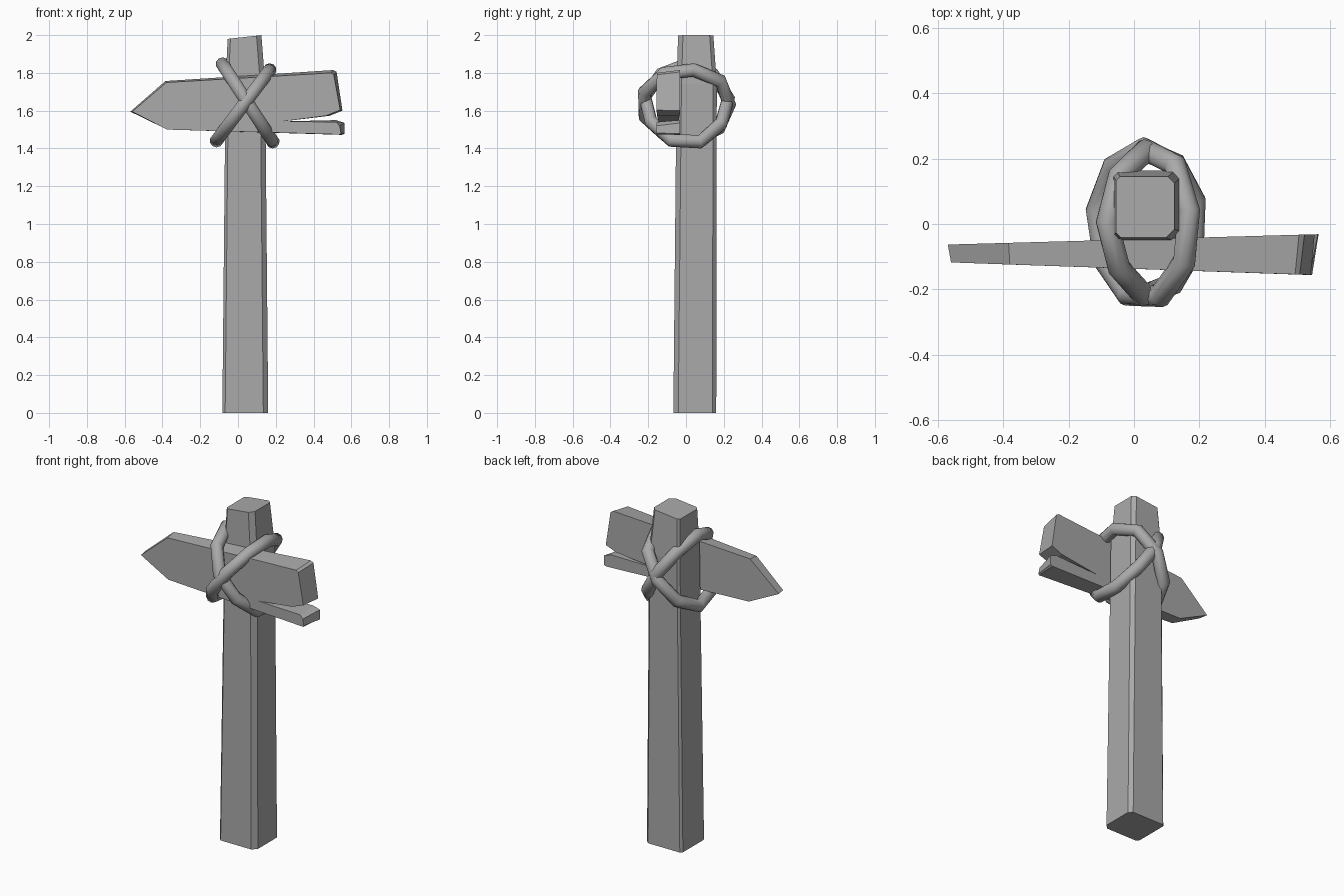
import bpy, bmesh, math
from mathutils import Vector

cube = bpy.data.objects.get("Cube")
if cube:
    bpy.data.objects.remove(cube, do_unlink=True)

grey = bpy.data.materials.new("plain_grey")
grey.use_nodes = True
grey.diffuse_color = (0.4, 0.4, 0.4, 1)
grey.node_tree.nodes["Principled BSDF"].inputs["Base Color"].default_value = grey.diffuse_color


def loft(name, rings, closed=False, smooth=False):
    """Skin a list of equal-length point rings; cap the ends unless closed."""
    bm = bmesh.new()
    loops = [[bm.verts.new(p) for p in ring] for ring in rings]
    n = len(loops[0])
    pairs = list(zip(loops, loops[1:])) + ([(loops[-1], loops[0])] if closed else [])
    for a, b in pairs:
        for i in range(n):
            j = (i + 1) % n
            bm.faces.new((a[i], a[j], b[j], b[i]))
    if not closed:
        bm.faces.new(loops[0][::-1])
        bm.faces.new(loops[-1])
    bmesh.ops.recalc_face_normals(bm, faces=bm.faces)
    mesh = bpy.data.meshes.new(name)
    bm.to_mesh(mesh)
    bm.free()
    mesh.materials.append(grey)
    obj = bpy.data.objects.new(name, mesh)
    bpy.context.collection.objects.link(obj)
    if smooth:
        bpy.ops.object.select_all(action="DESELECT")
        obj.select_set(True)
        bpy.context.view_layer.objects.active = obj
        bpy.ops.object.shade_smooth_by_angle(angle=math.radians(50))
    return obj


# Post: tapered square section with uneven corner chamfers and a slanted top
def post_ring(x0, x1, y0, y1, z, slant=0):
    a, b, c, d = 0.015, 0.026, 0.02, 0.012
    pts = [(x0, y0 + a), (x0 + a, y0), (x1 - b, y0), (x1, y0 + b),
           (x1, y1 - c), (x1 - c, y1), (x0 + d, y1), (x0, y1 - d)]
    return [(x, y, z + slant * (x - x0)) for x, y in pts]


loft("post", [post_ring(-0.083, 0.16, -0.067, 0.16, 0),
              post_ring(-0.066, 0.144, -0.05, 0.163, 1.74),
              post_ring(-0.055, 0.124, -0.042, 0.145, 1.98, 0.11)])


# Arrow board: thickness grows towards the split end
def front_y(x):
    return -0.137 - 0.034 * x


def back_y(x):
    return -0.047 + 0.028 * x


def board_piece(name, outline, inset):
    """Extrude an x-z outline; inset gives front-face offsets per point."""
    back = [(x, back_y(x), z) for x, z in outline]
    front = [(x + dx, front_y(x), z + dz) for (x, z), (dx, dz) in zip(outline, inset)]
    return loft(name, [front, back])


board = [(-0.57, 1.595), (-0.384, 1.757), (0.505, 1.815), (0.522, 1.805), (0.553, 1.6),
         (0.485, 1.573), (0.235, 1.543), (0.52, 1.55), (0.563, 1.535), (0.565, 1.478),
         (0.55, 1.472), (-0.375, 1.5)]
bevel = [(0.01, 0), (0.004, -0.008), (-0.012, -0.015), (-0.015, -0.015), (-0.012, 0.003),
         (-0.02, 0), (0, 0), (0, -0.01), (-0.025, -0.015), (-0.02, 0.004),
         (-0.01, 0.002), (0, 0)]
board_piece("arrow_board", board, bevel)


# Rope loops: two lumpy rings leaning opposite ways
def rope_loop(name, centre, lean, height, depth, phase, bumps, radius=0.036):
    c = Vector(centre)
    up = Vector((lean, 0, height))
    side = Vector((0, depth, 0))
    normal = up.cross(side).normalized()
    rings = []
    n = len(bumps)
    for i, bump in enumerate(bumps):
        t = 2 * math.pi * i / n + phase
        out = (up * math.sin(t) + side * math.cos(t)) * bump
        p, o = c + out, out.normalized()
        angles = [2 * math.pi * k / 10 for k in range(10)]
        rings.append([p + (o * math.cos(a) + normal * math.sin(a)) * radius for a in angles])
    loft(name, rings, closed=True, smooth=True)


rope_loop("rope_loop_back", (0.055, 0.0, 1.635), -0.133, 0.205, 0.222, 0.15,
          [1.02, 1.0, 1.03, 0.97, 1.0, 0.95, 1.0, 1.03, 0.98])
rope_loop("rope_loop_front", (0.03, 0.0, 1.632), 0.143, 0.19, 0.23, 0.0,
          [1.0, 1.03, 0.98, 1.0, 1.02, 1.0, 0.97, 1.02, 1.0])
